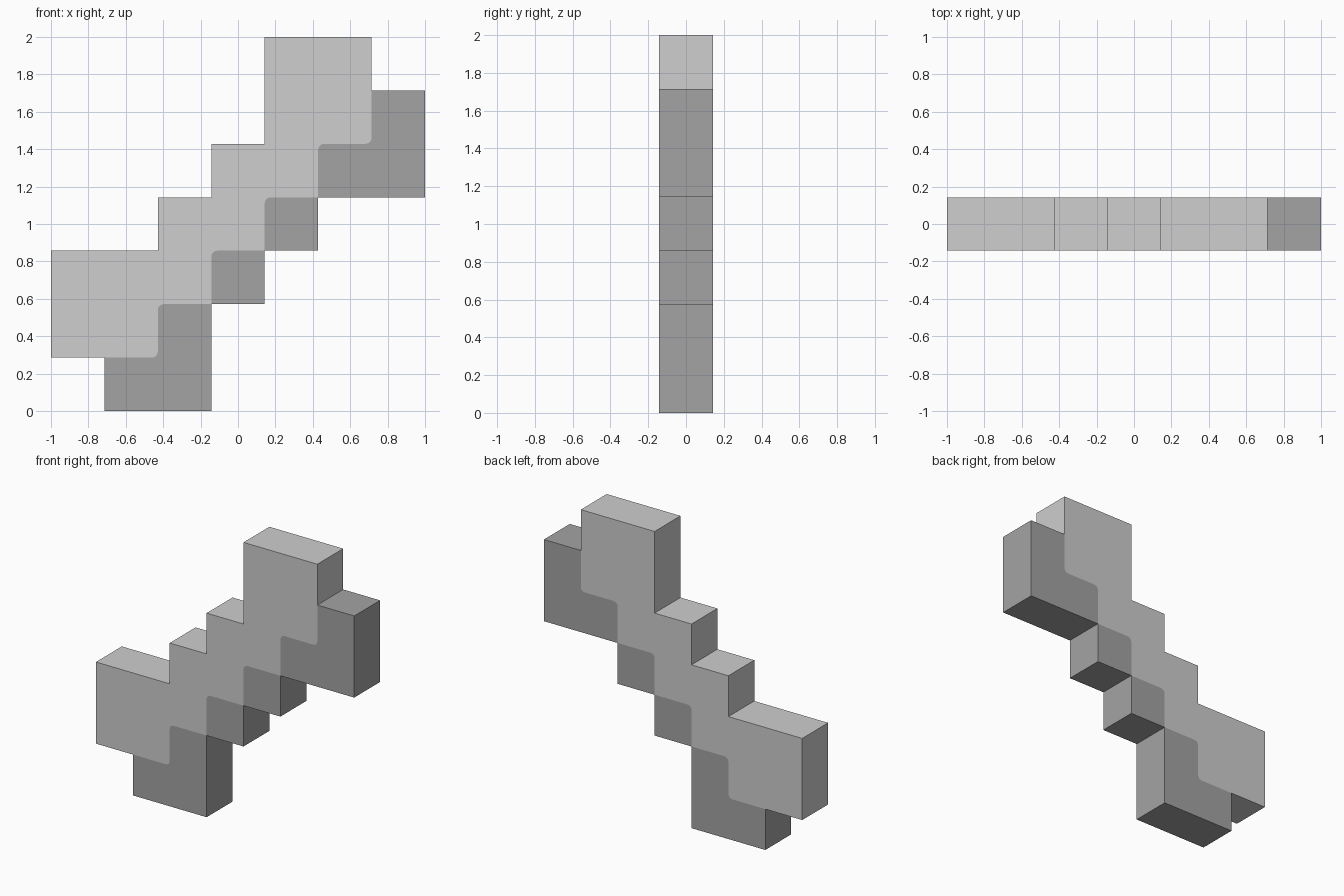
import bpy, bmesh, math
from mathutils import Vector

if "Cube" in bpy.data.objects:
    bpy.data.objects.remove(bpy.data.objects["Cube"])

CELL = 2 / 7          # the model is a 7 x 7 grid of cells, one cell thick
HALF = CELL / 2
R = 0.11              # rounding of the colour border, in cells


def material(name, v):
    m = bpy.data.materials.new(name)
    m.diffuse_color = (v, v, v, 1)
    m.use_nodes = True
    m.node_tree.nodes["Principled BSDF"].inputs["Base Color"].default_value = m.diffuse_color
    return m


def rounded(prev, p, nxt, steps=4):
    """Replace corner p by a quarter arc."""
    p = Vector(p)
    a = (Vector(prev) - p).normalized() * R
    b = (Vector(nxt) - p).normalized() * R
    c = p + a + b
    return [c - b * math.cos(t) - a * math.sin(t)
            for t in (math.pi / 2 * i / steps for i in range(steps + 1))]


def build(name, mat, pieces):
    """Each piece: outer path (gets walls), colour border (no walls), sharp border points."""
    bm = bmesh.new()
    for outer, border, sharp in pieces:
        path = [outer[-1]] + border + [outer[0]]
        pts = [Vector(p) for p in outer]
        for i in range(1, len(path) - 1):
            if path[i] in sharp:
                pts.append(Vector(path[i]))
            else:
                pts += rounded(path[i - 1], path[i], path[i + 1])
        front, back = ([bm.verts.new((p.x * CELL - 1, y, p.y * CELL)) for p in pts]
                       for y in (-HALF, HALF))
        bm.faces.new(front)
        bm.faces.new(back[::-1])
        for i in range(len(outer) - 1):
            bm.faces.new((front[i], back[i], back[i + 1], front[i + 1]))
    me = bpy.data.meshes.new(name)
    bm.to_mesh(me)
    bm.free()
    me.materials.append(mat)
    ob = bpy.data.objects.new(name, me)
    bpy.context.collection.objects.link(ob)


# Light upper-left half of the stepped bar
build("light_upper_half", material("light grey", 0.62), [(
    [(6, 6), (6, 7), (4, 7), (4, 5), (3, 5), (3, 4), (2, 4), (2, 3), (0, 3), (0, 1), (1, 1)],
    [(2, 1), (2, 2), (3, 2), (3, 3), (4, 3), (4, 4), (5, 4), (5, 5), (6, 5)],
    {(3, 2), (4, 3), (5, 4)})])

# Dark lower-right half: bottom knob, two steps, top knob
build("dark_lower_half", material("dark grey", 0.37), [
    ([(1, 1), (1, 0), (3, 0), (3, 2)], [(2, 2), (2, 1)], set()),
    ([(3, 2), (4, 2), (4, 3)], [(3, 3)], set()),
    ([(4, 3), (5, 3), (5, 4)], [(4, 4)], set()),
    ([(5, 4), (7, 4), (7, 6), (6, 6)], [(6, 5), (5, 5)], set()),
])
